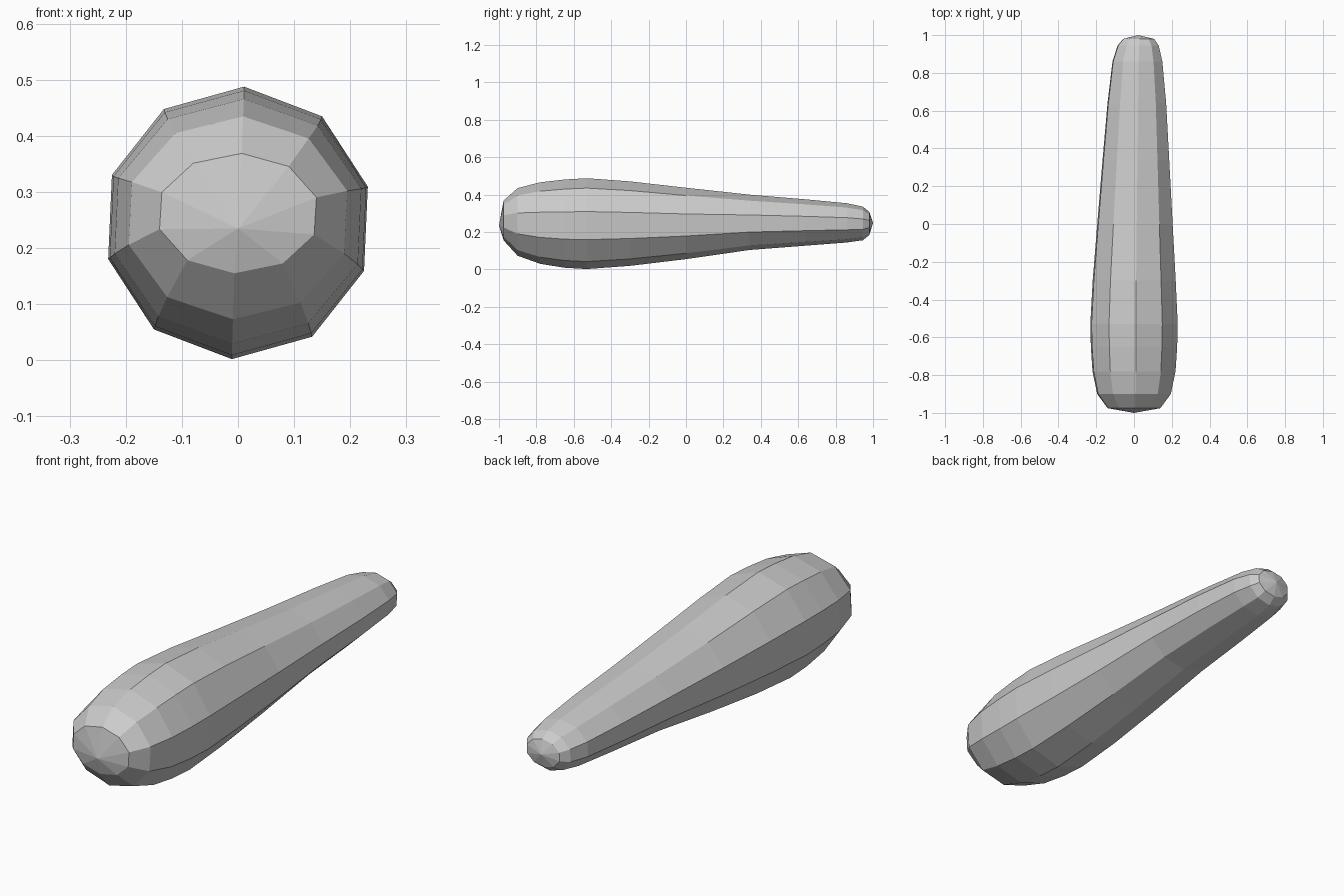
import bpy, bmesh
from math import sin, cos, radians

SIDES = 10
START = radians(87.4)

# Rings along the length: y, centre x, centre z, half width, half height
RINGS = [
    (-0.975, 0.000, 0.262, 0.145, 0.107),
    (-0.900, 0.000, 0.254, 0.202, 0.181),
    (-0.780, 0.000, 0.248, 0.228, 0.218),
    (-0.650, 0.000, 0.245, 0.237, 0.236),
    (-0.530, 0.000, 0.245, 0.240, 0.243),
    (-0.300, 0.001, 0.245, 0.228, 0.226),
    (0.000, 0.005, 0.246, 0.207, 0.191),
    (0.340, 0.010, 0.252, 0.183, 0.148),
    (0.640, 0.015, 0.251, 0.161, 0.124),
    (0.860, 0.018, 0.249, 0.137, 0.105),
    (0.945, 0.022, 0.246, 0.113, 0.090),
    (0.980, 0.025, 0.246, 0.085, 0.062),
]

# Tapered club-shaped body, lofted through the rings
bm = bmesh.new()
loops = []
for y, cx, cz, rx, rz in RINGS:
    angles = [START + radians(360 / SIDES) * i for i in range(SIDES)]
    loops.append([bm.verts.new((cx + rx * cos(a), y, cz + rz * sin(a))) for a in angles])

for a, b in zip(loops, loops[1:]):
    for i in range(SIDES):
        j = (i + 1) % SIDES
        bm.faces.new((a[i], a[j], b[j], b[i]))

# Pointed fans closing both ends
for loop, tip in ((loops[0], (0.0, -1.0, 0.235)), (loops[-1], (0.022, 1.0, 0.248))):
    pole = bm.verts.new(tip)
    for i in range(SIDES):
        bm.faces.new((loop[i], loop[(i + 1) % SIDES], pole))

bmesh.ops.recalc_face_normals(bm, faces=bm.faces)
mesh = bpy.data.meshes.new("tapered_body")
bm.to_mesh(mesh)
bm.free()
bpy.context.collection.objects.link(bpy.data.objects.new("tapered_body", mesh))
